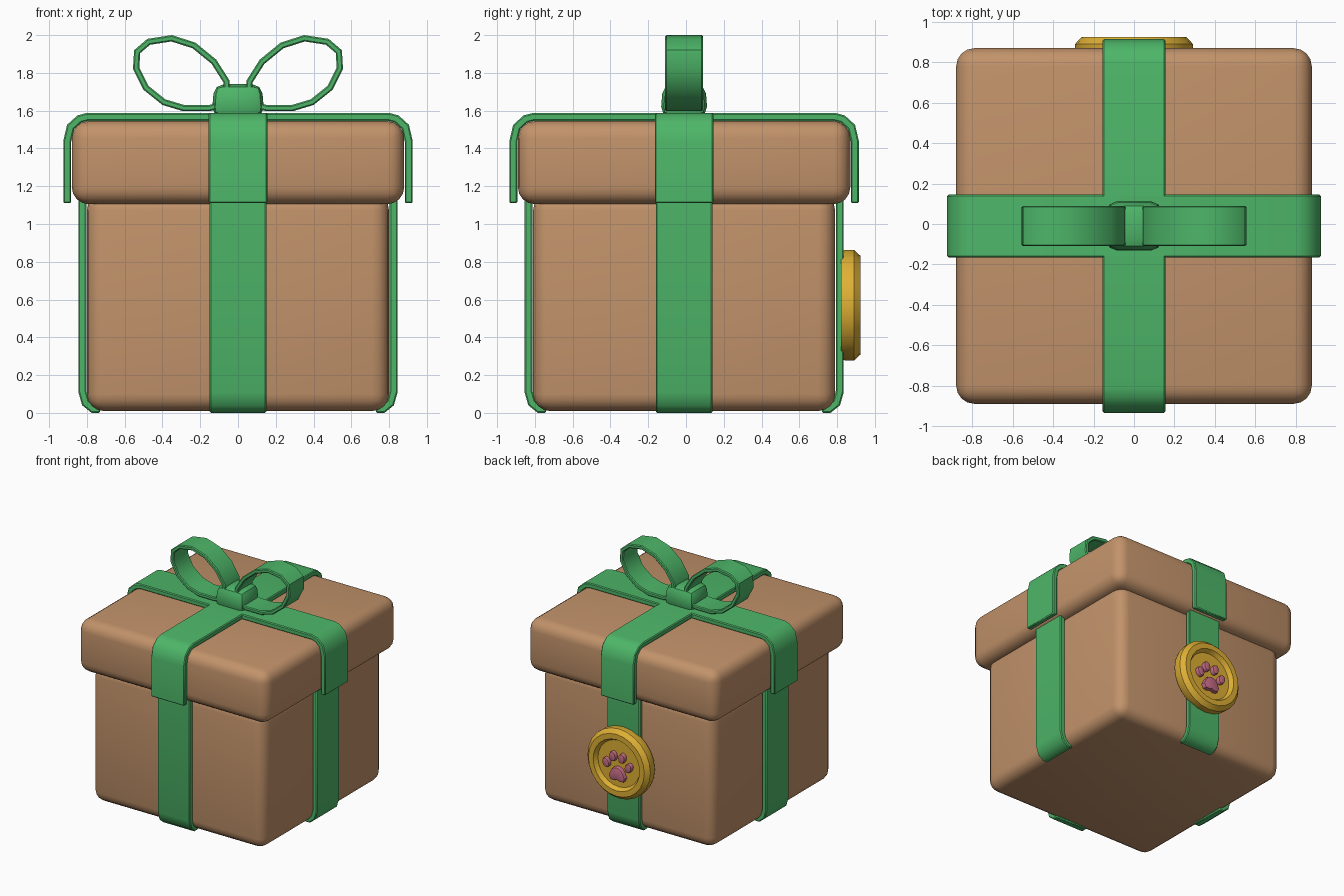
import bpy, bmesh, math
from mathutils import Matrix, Vector

if "Cube" in bpy.data.objects:
    bpy.data.objects.remove(bpy.data.objects["Cube"], do_unlink=True)

Y_SHIFT = -0.01  # the box sits slightly forward because the seal sticks out behind


def material(name, rgb):
    m = bpy.data.materials.new(name)
    m.use_nodes = True
    m.diffuse_color = (*rgb, 1)
    m.node_tree.nodes["Principled BSDF"].inputs["Base Color"].default_value = (*rgb, 1)
    return m


BROWN = material("cardboard brown", (0.54, 0.29, 0.145))
GREEN = material("ribbon green", (0.075, 0.47, 0.14))
GOLD = material("seal gold", (0.73, 0.43, 0.035))
PINK = material("paw pink", (0.56, 0.15, 0.24))


def finish(name, bm, mat, angle=40, modifiers=()):
    """Turn a bmesh into a shaded object, applying the given modifiers."""
    bmesh.ops.transform(bm, matrix=Matrix.Translation((0, Y_SHIFT, 0)), verts=bm.verts)
    mesh = bpy.data.meshes.new(name)
    bm.to_mesh(mesh)
    bm.free()
    obj = bpy.data.objects.new(name, mesh)
    bpy.context.collection.objects.link(obj)
    mesh.materials.append(mat)
    bpy.ops.object.select_all(action="DESELECT")
    obj.select_set(True)
    bpy.context.view_layer.objects.active = obj
    for kind, settings in modifiers:
        mod = obj.modifiers.new(kind, kind)
        for key, value in settings.items():
            setattr(mod, key, value)
        bpy.ops.object.modifier_apply(modifier=mod.name)
    bpy.ops.object.shade_smooth_by_angle(angle=math.radians(angle))
    return obj


def rounded_box(name, half_x, half_y, z0, z1, radius, segments, mat, taper=1.0):
    bm = bmesh.new()
    bmesh.ops.create_cube(bm, size=2)
    for v in bm.verts:
        top = v.co.z > 0
        s = taper if top else 1
        v.co = (v.co.x * half_x * s, v.co.y * half_y * s, z1 if top else z0)
    bmesh.ops.bevel(bm, geom=bm.edges[:], offset=radius, segments=segments,
                    profile=0.5, affect="EDGES", clamp_overlap=True)
    return finish(name, bm, mat)


def ribbon(name, path, width, thickness, turn=0, closed=False):
    """Sweep an outer x-z path across y, thicken it inwards and turn it about z."""
    bm = bmesh.new()
    rows = [[bm.verts.new((x, s * width / 2, z)) for s in (-1, 1)] for x, z in path]
    following = rows[1:] + rows[:1] if closed else rows[1:]
    for a, b in zip(rows, following):
        bm.faces.new((a[0], b[0], b[1], a[1]))
    bmesh.ops.rotate(bm, verts=bm.verts, cent=(0, 0, 0),
                     matrix=Matrix.Rotation(math.radians(turn), 3, "Z"))
    return finish(name, bm, GREEN, modifiers=(
        ("SOLIDIFY", dict(thickness=thickness, offset=-1, use_even_offset=True)),
        ("BEVEL", dict(width=0.007, segments=1, limit_method="ANGLE",
                       angle_limit=math.radians(60)))))


def prism(name, outline, y0, y1, mat):
    """Extrude an x-z outline along y with softened edges."""
    bm = bmesh.new()
    face = bm.faces.new([bm.verts.new((x, y0, z)) for x, z in outline])
    out = bmesh.ops.extrude_face_region(bm, geom=[face])
    verts = [g for g in out["geom"] if isinstance(g, bmesh.types.BMVert)]
    bmesh.ops.translate(bm, verts=verts, vec=(0, y1 - y0, 0))
    bmesh.ops.recalc_face_normals(bm, faces=bm.faces)
    rim = [e for e in bm.edges if all(v in verts for v in e.verts)]
    bmesh.ops.bevel(bm, geom=rim, offset=0.01, segments=2, profile=0.5, affect="EDGES")
    return finish(name, bm, mat)


# Box and lid
rounded_box("box_body", 0.80, 0.80, 0.01, 1.16, 0.09, 4, BROWN)
rounded_box("box_lid", 0.88, 0.88, 1.105, 1.545, 0.09, 4, BROWN)

# Ribbons crossing over the lid
corner = [(0.80, 1.588), (0.85, 1.575), (0.905, 1.525), (0.925, 1.44), (0.925, 1.11)]
lid_path = [(-x, z) for x, z in reversed(corner)] + corner
for side, turn in (("across", 0), ("along", 90)):
    ribbon(f"lid_ribbon_{side}", lid_path, 0.31, 0.042, turn)

# Ribbons running down each side of the body and tucking under
body_path = [(0.845, 1.15), (0.845, 0.11), (0.825, 0.04), (0.775, 0.0), (0.73, 0.0)]
for side, turn in (("left", 0), ("back", 90), ("right", 180), ("front", 270)):
    ribbon(f"body_ribbon_{side}", body_path, 0.30, 0.042, turn)

# Bow loops and knot
loop_path = [(0.04, 1.68), (0.045, 1.76), (0.115, 1.87), (0.225, 1.96), (0.35, 2.0),
             (0.48, 1.98), (0.55, 1.92), (0.556, 1.82), (0.50, 1.71), (0.40, 1.63),
             (0.29, 1.597), (0.15, 1.597), (0.06, 1.62)]
for side, turn in (("left", 0), ("right", 180)):
    ribbon(f"bow_loop_{side}", loop_path, 0.20, 0.033, turn, closed=True)
rounded_box("bow_knot", 0.14, 0.125, 1.57, 1.74, 0.05, 2, GREEN, taper=0.9)

# Round seal on the back
SEAL_Z = 0.57
profile = [(0, 0.83), (0.285, 0.83), (0.292, 0.85), (0.292, 0.90), (0.26, 0.935),
           (0.215, 0.935), (0.195, 0.90), (0, 0.90)]
bm = bmesh.new()
points = [bm.verts.new((r, y, SEAL_Z)) for r, y in profile]
edges = [bm.edges.new(pair) for pair in zip(points, points[1:])]
bmesh.ops.spin(bm, geom=points + edges, cent=(0, 0, SEAL_Z), axis=(0, 1, 0),
               angle=math.tau, steps=24)
bmesh.ops.remove_doubles(bm, verts=bm.verts, dist=0.0005)
bmesh.ops.recalc_face_normals(bm, faces=bm.faces)
finish("seal_disc", bm, GOLD, angle=25)

# Paw mark: one pad and four toes
half_pad = [(0.0, -0.02), (0.035, -0.03), (0.06, -0.065), (0.075, -0.10),
            (0.06, -0.132), (0.03, -0.135), (0.0, -0.125)]
pad = half_pad + [(-x, z) for x, z in half_pad[-2:0:-1]]
prism("paw_pad", [(x, SEAL_Z + z) for x, z in pad], 0.89, 0.935, PINK)


def toe(name, x, z, tilt):
    outline = []
    for i in range(12):
        a = math.tau * i / 12
        p = Matrix.Rotation(tilt, 2) @ Vector((0.03 * math.cos(a), 0.04 * math.sin(a)))
        outline.append((x + p.x, SEAL_Z + z + p.y))
    prism(name, outline, 0.89, 0.935, PINK)


for side, s in (("left", 1), ("right", -1)):
    toe(f"outer_toe_{side}", s * 0.103, -0.005, -s * 0.4)
    toe(f"inner_toe_{side}", s * 0.042, 0.06, -s * 0.1)
